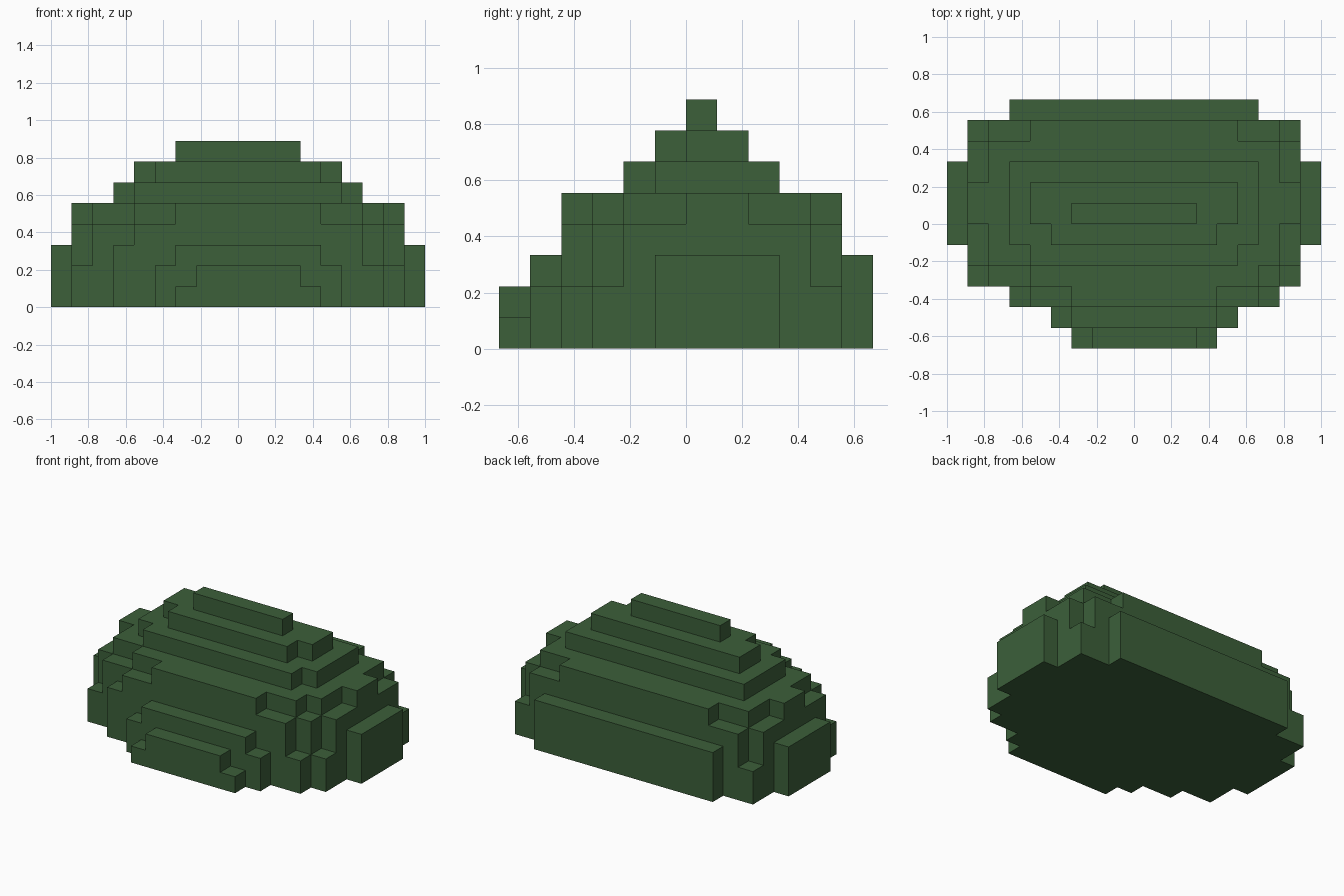
import bpy, bmesh, math

cube = bpy.data.objects.get("Cube")
if cube:
    bpy.data.objects.remove(cube, do_unlink=True)

U = 1 / 9  # edge of one block

green = bpy.data.materials.new("leaf_green")
colour = (0.045, 0.115, 0.042, 1)
green.diffuse_color = colour
green.use_nodes = True
bsdf = green.node_tree.nodes["Principled BSDF"]
bsdf.inputs["Base Color"].default_value = colour
bsdf.inputs["Roughness"].default_value = 0.9

# Terraces in blocks: x0, x1, y0, y1, height
TERRACES = [
    # low front steps and base
    (-3, 4, -6, -5, 1), (-2, 3, -6, -5, 2), (-4, 5, -5, -4, 2),
    (-6, 7, -4, -3, 2), (-8, 8, -3, 5, 2),
    # front ledge, back ledge, side ledges
    (-3, 4, -5, -4, 3), (-6, -5, -4, -3, 3), (-6, 6, 5, 6, 3), (-9, 9, -1, 3, 3),
    # rounded shoulders
    (-8, 8, -2, 4, 4), (-7, 7, -3, 5, 4), (-5, 6, -4, -3, 4),
    # main body
    (-7, 7, -2, 4, 5), (-8, 8, 0, 2, 5), (-5, 6, -3, -2, 5),
    (-3, 4, -4, -3, 5), (-5, 5, 4, 5, 5),
    # upper tiers
    (-6, 6, -1, 3, 6), (-5, 5, -2, -1, 6),
    (-5, 5, 0, 2, 7), (-4, 4, -1, 0, 7), (-3, 3, 0, 1, 8),
]

# Tallest terrace over every grid cell
height = {}
for x0, x1, y0, y1, h in TERRACES:
    for x in range(x0, x1):
        for y in range(y0, y1):
            height[x, y] = max(h, height.get((x, y), 0))

bm = bmesh.new()


def quad(*corners):
    bm.faces.new([bm.verts.new([c * U for c in p]) for p in corners])


for (x, y), h in height.items():
    # top and underside
    quad((x, y, h), (x + 1, y, h), (x + 1, y + 1, h), (x, y + 1, h))
    quad((x, y, 0), (x, y + 1, 0), (x + 1, y + 1, 0), (x + 1, y, 0))
    # exposed walls above each lower neighbour
    walls = [((0, -1), (x, y), (x + 1, y)), ((1, 0), (x + 1, y), (x + 1, y + 1)),
             ((0, 1), (x + 1, y + 1), (x, y + 1)), ((-1, 0), (x, y + 1), (x, y))]
    for (dx, dy), a, b in walls:
        for z in range(height.get((x + dx, y + dy), 0), h):
            quad((*a, z), (*b, z), (*b, z + 1), (*a, z + 1))

# Weld the blocks and merge coplanar squares into clean flat faces
bmesh.ops.remove_doubles(bm, verts=bm.verts[:], dist=0.001)
bmesh.ops.dissolve_limit(bm, angle_limit=math.radians(1),
                         verts=bm.verts[:], edges=bm.edges[:])

mesh = bpy.data.meshes.new("stepped_bush")
bm.to_mesh(mesh)
bm.free()
mesh.materials.append(green)
bush = bpy.data.objects.new("stepped_bush", mesh)
bpy.context.collection.objects.link(bush)
